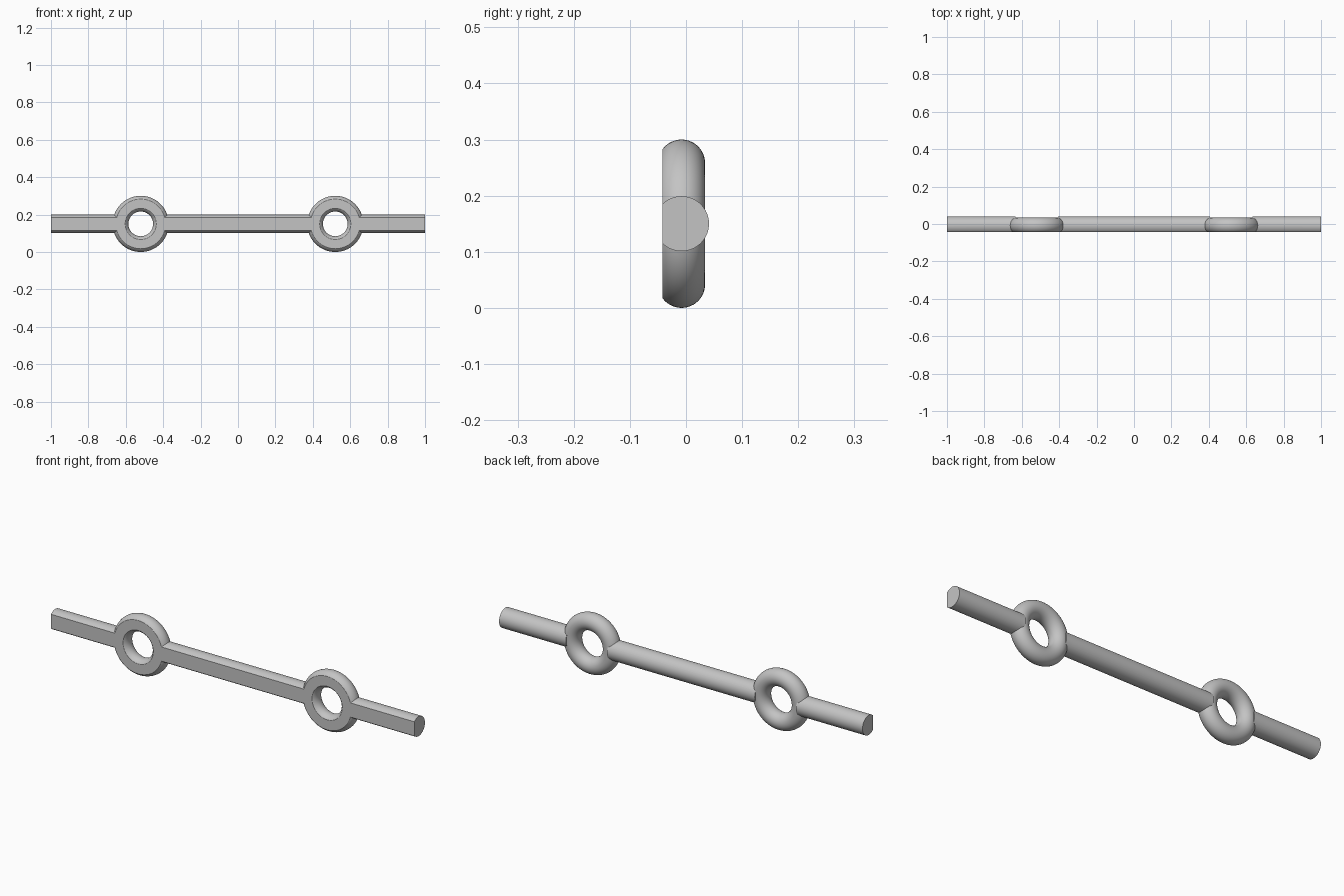
import bpy
import math

cube = bpy.data.objects.get("Cube")
if cube:
    bpy.data.objects.remove(cube, do_unlink=True)

AXIS_Y, AXIS_Z = -0.008, 0.15   # shared centre line
FRONT_Y = -0.042                # flat front plane
ROD_R = 0.049
RING_X, RING_MAJOR, RING_MINOR = 0.52, 0.108, 0.042
ROD_GAP = 0.113                 # rods stop this far from a ring centre

grey = bpy.data.materials.new("light grey")
grey.use_nodes = True
grey.diffuse_color = (0.55, 0.55, 0.55, 1)
grey.node_tree.nodes["Principled BSDF"].inputs["Base Color"].default_value = grey.diffuse_color


def finish(name):
    obj = bpy.context.object
    obj.name = name
    obj.data.materials.append(grey)
    return obj


def rod(name, x0, x1):
    bpy.ops.mesh.primitive_cylinder_add(
        vertices=64, radius=ROD_R, depth=x1 - x0,
        location=((x0 + x1) / 2, AXIS_Y, AXIS_Z), rotation=(0, math.pi / 2, 0))
    return finish(name)


def ring(name, x):
    bpy.ops.mesh.primitive_torus_add(
        major_segments=96, minor_segments=48,
        major_radius=RING_MAJOR, minor_radius=RING_MINOR,
        location=(x, AXIS_Y, AXIS_Z), rotation=(math.pi / 2, 0, 0))
    return finish(name)


def boolean(target, other, operation):
    mod = target.modifiers.new(operation.lower(), "BOOLEAN")
    mod.operation = operation
    mod.solver = "EXACT"
    mod.object = other
    bpy.context.view_layer.objects.active = target
    bpy.ops.object.modifier_apply(modifier=mod.name)
    bpy.data.objects.remove(other, do_unlink=True)


# Centre rod, then a ring and an end rod on each side
bar = rod("ringed_bar", -RING_X + ROD_GAP, RING_X - ROD_GAP)
for side, sign in (("left", 1), ("right", -1)):
    boolean(bar, ring(side + "_ring", sign * RING_X), "UNION")
    x0, x1 = sorted((sign * (RING_X + ROD_GAP), sign))
    boolean(bar, rod(side + "_end_rod", x0, x1), "UNION")

# Slice the front flat
bpy.ops.mesh.primitive_cube_add(size=1, location=(0, FRONT_Y - 0.25, AXIS_Z))
cutter = finish("front_cutter")
cutter.scale = (3, 0.5, 1)
cutter.hide_render = True
bpy.context.view_layer.update()
boolean(bar, cutter, "DIFFERENCE")

# Smooth curved sides, crisp cut edges
bpy.ops.object.select_all(action="DESELECT")
bar.select_set(True)
bpy.context.view_layer.objects.active = bar
bpy.ops.object.shade_smooth_by_angle(angle=math.radians(25))
